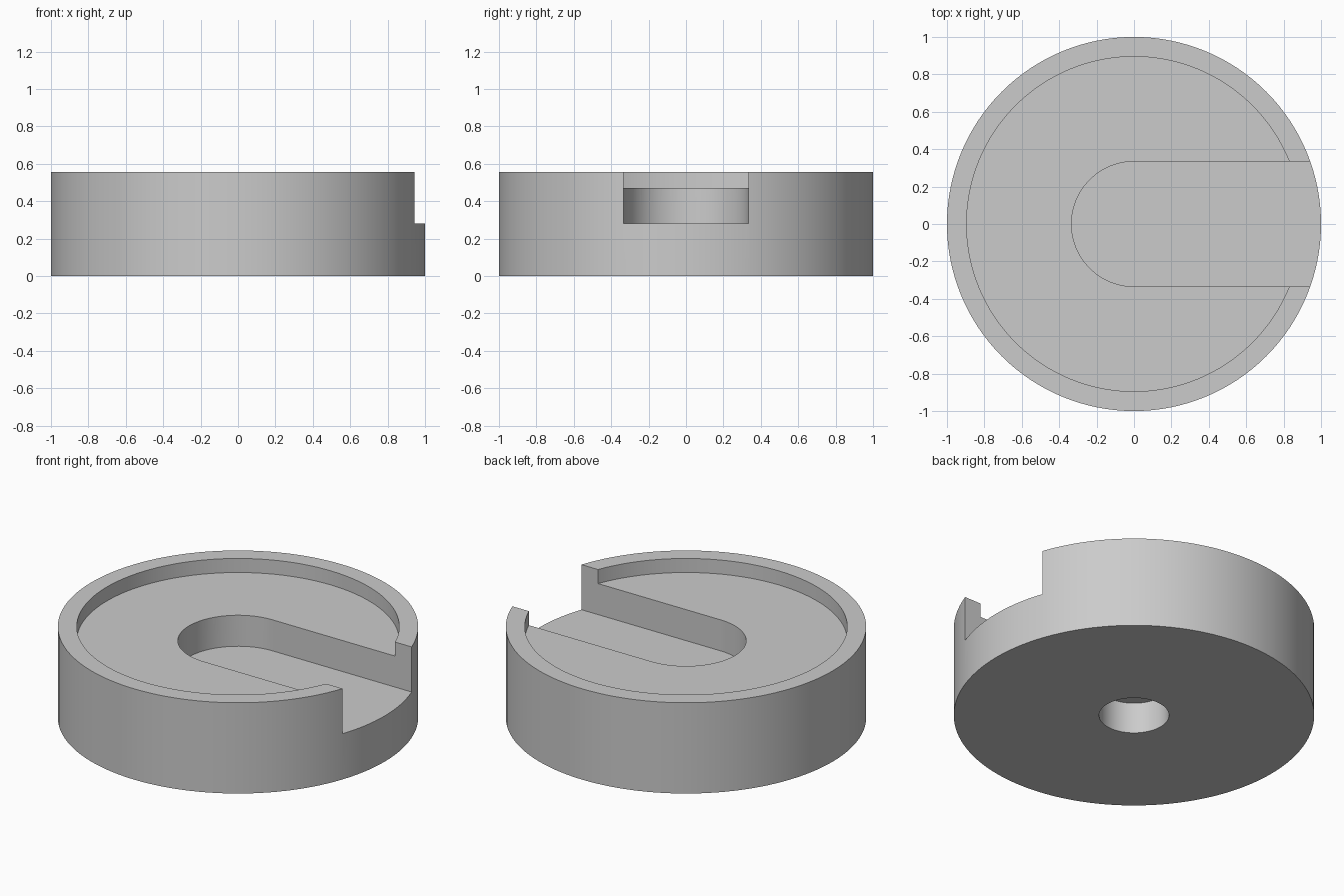
import bpy
import bmesh
import math

cube = bpy.data.objects.get("Cube")
if cube:
    bpy.data.objects.remove(cube, do_unlink=True)

HEIGHT = 0.556
RECESS_FLOOR = 0.47
SLOT_FLOOR = 0.28
SLOT_RADIUS = 0.334
HOLE_RADIUS, HOLE_DEPTH = 0.194, 0.19

grey = bpy.data.materials.new("plain grey")
grey.use_nodes = True
grey.diffuse_color = (0.6, 0.6, 0.6, 1)
grey.node_tree.nodes["Principled BSDF"].inputs["Base Color"].default_value = (0.6, 0.6, 0.6, 1)


def add_object(name, bm):
    bmesh.ops.recalc_face_normals(bm, faces=bm.faces)
    mesh = bpy.data.meshes.new(name)
    bm.to_mesh(mesh)
    bm.free()
    mesh.materials.append(grey)
    obj = bpy.data.objects.new(name, mesh)
    bpy.context.collection.objects.link(obj)
    return obj


def lathe(name, profile, steps=128):
    bm = bmesh.new()
    verts = [bm.verts.new((r, 0, z)) for r, z in profile]
    edges = [bm.edges.new(pair) for pair in zip(verts, verts[1:])]
    bmesh.ops.spin(bm, geom=verts + edges, cent=(0, 0, 0), axis=(0, 0, 1),
                   angle=2 * math.pi, steps=steps)
    bmesh.ops.remove_doubles(bm, verts=bm.verts, dist=1e-5)
    return add_object(name, bm)


def extrude_outline(name, outline, bottom, top):
    bm = bmesh.new()
    face = bm.faces.new([bm.verts.new((x, y, bottom)) for x, y in outline])
    extruded = bmesh.ops.extrude_face_region(bm, geom=[face])["geom"]
    moved = [g for g in extruded if isinstance(g, bmesh.types.BMVert)]
    bmesh.ops.translate(bm, verts=moved, vec=(0, 0, top - bottom))
    return add_object(name, bm)


# Round body with a raised rim on top and a blind hole underneath
body = lathe("round_body", [
    (0, HOLE_DEPTH), (HOLE_RADIUS, HOLE_DEPTH), (HOLE_RADIUS, 0),
    (1, 0), (1, HEIGHT), (0.895, HEIGHT), (0.895, RECESS_FLOOR), (0, RECESS_FLOOR)])

# Round-ended slot running out through the rim on the left side
arc = [math.pi * (0.5 + i / 48) for i in range(49)]
outline = [(SLOT_RADIUS * math.cos(a), SLOT_RADIUS * math.sin(a)) for a in arc]
outline += [(1.2, -SLOT_RADIUS), (1.2, SLOT_RADIUS)]
cutter = extrude_outline("slot_cutter", outline, SLOT_FLOOR, 1)
cutter.hide_render = True

cut = body.modifiers.new("slot", 'BOOLEAN')
cut.operation = 'DIFFERENCE'
cut.solver = 'EXACT'
cut.object = cutter
bpy.ops.object.select_all(action='DESELECT')
body.select_set(True)
bpy.context.view_layer.objects.active = body
bpy.ops.object.modifier_apply(modifier=cut.name)
bpy.data.objects.remove(cutter, do_unlink=True)

# Smooth walls with crisp edges
bpy.ops.object.shade_smooth_by_angle(angle=math.radians(30))
